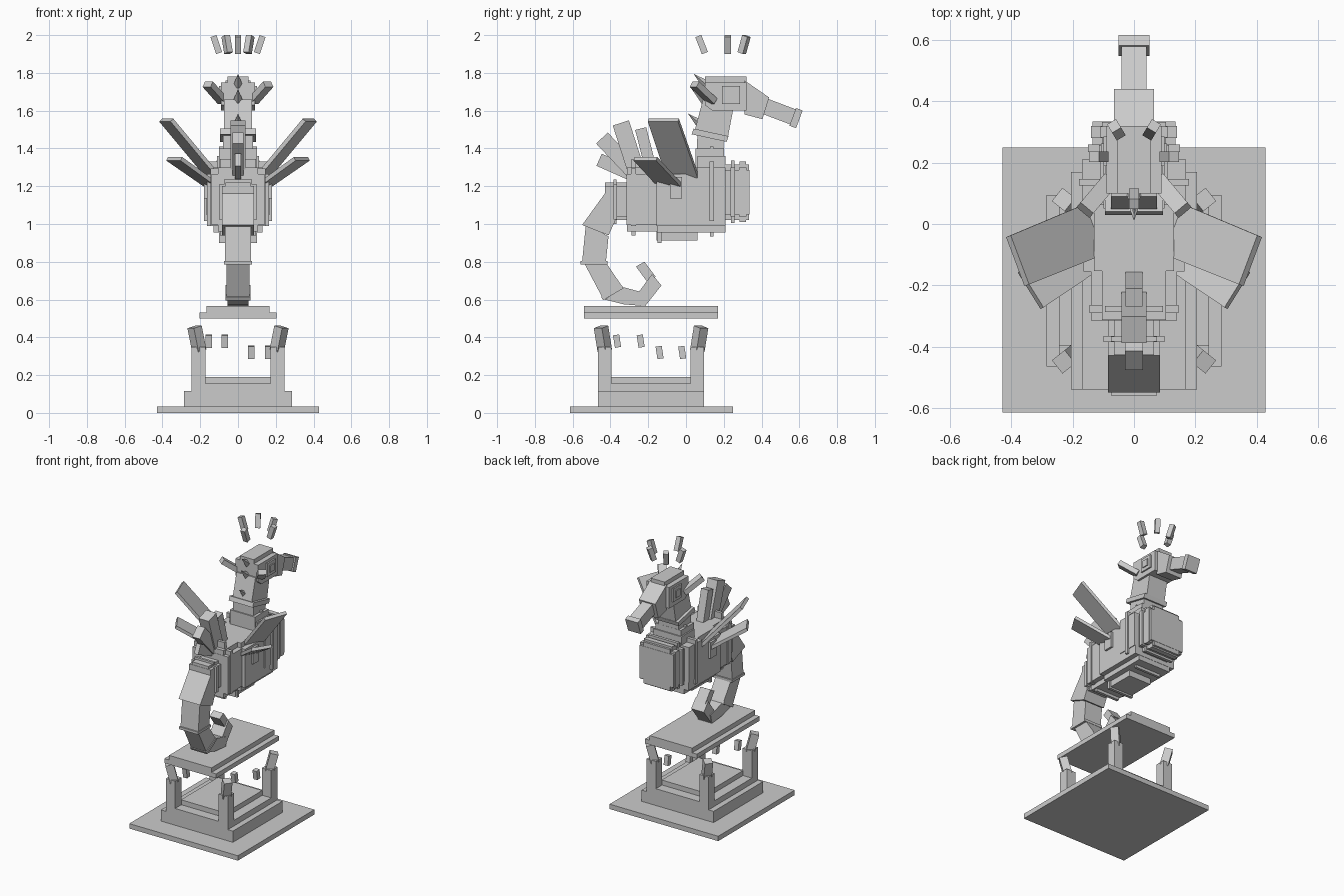
import bpy, bmesh
from mathutils import Vector, Matrix

cube = bpy.data.objects.get("Cube")
if cube:
    bpy.data.objects.remove(cube)

stone = bpy.data.materials.new("plain_grey")
stone.use_nodes = True
stone.diffuse_color = (0.6, 0.6, 0.6, 1)
stone.node_tree.nodes["Principled BSDF"].inputs["Base Color"].default_value = stone.diffuse_color


def finish(name, bm):
    bmesh.ops.recalc_face_normals(bm, faces=bm.faces)
    mesh = bpy.data.meshes.new(name)
    bm.to_mesh(mesh)
    bm.free()
    mesh.materials.append(stone)
    obj = bpy.data.objects.new(name, mesh)
    bpy.context.scene.collection.objects.link(obj)
    return obj


def box(name, xs, ys, zs):
    bm = bmesh.new()
    lo, hi = Vector((xs[0], ys[0], zs[0])), Vector((xs[1], ys[1], zs[1]))
    place = Matrix.Translation((lo + hi) / 2) @ Matrix.Diagonal((*(hi - lo), 1))
    bmesh.ops.create_cube(bm, size=1, matrix=place)
    return finish(name, bm)


def slab(name, half, ys, zs):
    return box(name, (-half, half), ys, zs)


def bar(name, start, end, wide, deep):
    """Square bar between two points."""
    a, b = Vector(start), Vector(end)
    turn = (b - a).to_track_quat('Z', 'Y').to_matrix().to_4x4()
    place = Matrix.Translation((a + b) / 2) @ turn @ Matrix.Diagonal((wide, deep, (b - a).length, 1))
    bm = bmesh.new()
    bmesh.ops.create_cube(bm, size=1, matrix=place)
    return finish(name, bm)


def prism(name, half, profile):
    """Side profile of (y, z) points, extruded across x."""
    bm = bmesh.new()
    face = bm.faces.new([bm.verts.new((-half, y, z)) for y, z in profile])
    out = bmesh.ops.extrude_face_region(bm, geom=[face])
    moved = [v for v in out["geom"] if isinstance(v, bmesh.types.BMVert)]
    bmesh.ops.translate(bm, vec=(2 * half, 0, 0), verts=moved)
    return finish(name, bm)


def spike(name, start, end, radius):
    a, b = Vector(start), Vector(end)
    turn = (b - a).to_track_quat('Z', 'Y').to_matrix().to_4x4()
    bm = bmesh.new()
    bmesh.ops.create_cone(bm, cap_ends=True, segments=4, radius1=radius, radius2=0,
                          depth=(b - a).length, matrix=Matrix.Translation((a + b) / 2) @ turn)
    return finish(name, bm)


def board(name, corners, thick):
    bm = bmesh.new()
    bm.faces.new([bm.verts.new(c) for c in corners])
    obj = finish(name, bm)
    mod = obj.modifiers.new("thickness", 'SOLIDIFY')
    mod.thickness, mod.offset = thick, 0


# Pedestal
slab("ground_plate", .43, (-.615, .25), (0, .035))
slab("plinth_lower", .285, (-.465, .095), (.035, .115))
slab("plinth_upper", .245, (-.465, .095), (.115, .155))
slab("plinth_inset", .175, (-.395, .025), (.155, .19))
slab("platform_lower", .205, (-.54, .17), (.5, .532))
slab("platform_upper", .168, (-.54, .17), (.532, .565))
for s in (-1, 1):
    for t in (-1, 1):
        mid = -.185
        box("corner_post", sorted((s * .172, s * .245)),
            sorted((mid + t * .21, mid + t * .28)), (.15, .35))
        bar("post_tip", (s * .205, mid + t * .245, .33), (s * .23, mid + t * .265, .455), .055, .055)

# Loose chips under the platform
for x, y, z in ((-.155, -.365, .38), (-.07, -.24, .38), (.07, -.14, .32), (.16, -.02, .32)):
    bar("floating_chip", (x, y + .005, z - .033), (x, y - .005, z + .033), .033, .033)

# Torso: every section is a wide box crossed with a tall one
sections = [
    ("tail_root", .085, -.43, -.31, 1.02, 1.22, .02),
    ("tail_root_ring", .1, -.385, -.365, 1.0, 1.235, .025),
    ("rump", .14, -.315, -.13, .96, 1.3, .035),
    ("rump_ring", .145, -.29, -.265, .94, 1.345, .05),
    ("torso", .165, -.155, .21, .955, 1.3, .035),
    ("torso_ring", .18, .125, .147, .935, 1.41, .08),
    ("shoulder", .17, .06, .21, .99, 1.36, .06),
    ("chest", .135, .2, .335, 1.02, 1.315, .03),
    ("chest_ring", .15, .235, .26, 1.005, 1.335, .035),
    ("chest_band", .14, .28, .32, 1.01, 1.33, .03),
]
for name, w, y0, y1, z0, z1, step in sections:
    slab(name + "_wide", w, (y0, y1), (z0 + step, z1 - step))
    slab(name + "_tall", w - step, (y0 + .002, y1 - .002), (z0, z1))
slab("belly", .09, (-.155, .06), (.912, 1.0))
slab("belly_ring", .1, (-.15, -.13), (.9, 1.0))
slab("back_ridge", .1, (.05, .2), (1.3, 1.4))

# Neck and head
prism("neck_lower", .08, [(.055, 1.25), (.06, 1.47), (.2, 1.44), (.195, 1.25)])
prism("neck_collar", .095, [(.04, 1.505), (.03, 1.475), (.215, 1.435), (.225, 1.465)])
prism("neck_upper", .075, [(.045, 1.49), (.09, 1.66), (.26, 1.66), (.22, 1.45)])
prism("head", .09, [(.1, 1.75), (.1, 1.63), (.14, 1.6), (.32, 1.6), (.32, 1.75)])
slab("head_cap", .055, (.1, .32), (1.75, 1.78))
prism("snout_base", .065, [(.31, 1.76), (.44, 1.67), (.405, 1.555), (.31, 1.58)])
bar("snout", (0, .4, 1.63), (0, .585, 1.56), .08, .085)
bar("snout_tip", (0, .565, 1.567), (0, .6, 1.554), .1, .1)
for s in (-1, 1):
    box("eye_rim", sorted((s * .085, s * .1)), (.19, .285), (1.635, 1.73))
    box("eye", sorted((s * .09, s * .107)), (.213, .262), (1.658, 1.707))
    bar("cheek_fin", (s * .08, .14, 1.65), (s * .16, .045, 1.74), .055, .035)

# Spines down the back of head and neck
for y, z in ((.1, 1.75), (.09, 1.67), (.07, 1.54)):
    spike("spine", (0, y + .01, z - .015), (0, y - .06, z + .045), .025)

# Floating crown
for x, y, dx, dy in ((0, .1, 0, -.035), (-.1, .22, -.03, 0), (.1, .22, .03, 0),
                     (-.05, .295, -.015, .025), (.05, .295, .015, .025)):
    bar("crown_piece", (x, y, 1.905), (x + dx, y + dy, 1.995), .034, .034)

# Tail curling under, one profile per segment
tail = [
    (.085, [(-.42, 1.175), (-.55, .995), (-.41, .94), (-.36, 1.05)]),
    (.07, [(-.53, 1.0), (-.41, .935), (-.425, .79), (-.55, .8)]),
    (.06, [(-.54, .795), (-.42, .79), (-.335, .665), (-.44, .605)]),
    (.055, [(-.43, .6), (-.33, .665), (-.2, .63), (-.215, .565), (-.33, .575)]),
    (.05, [(-.25, .64), (-.215, .567), (-.13, .675), (-.18, .735)]),
    (.04, [(-.21, .7), (-.265, .775), (-.22, .8), (-.16, .72)]),
]
for half, points in tail:
    prism("tail_segment", half, points)
bar("tail_ring_upper", (0, -.487, .785), (0, -.487, .803), .15, .145)
bar("tail_ring_lower", (0, -.395, .645), (0, -.385, .628), .13, .125)

# Dorsal blades
for half, root, tip, width in ((.028, (-.18, 1.27), (-.24, 1.505), .06),
                               (.04, (-.26, 1.27), (-.345, 1.535), .09),
                               (.03, (-.27, 1.27), (-.445, 1.455), .085),
                               (.016, (-.28, 1.26), (-.46, 1.34), .07)):
    bar("dorsal_blade", (0, *root), (0, *tip), 2 * half, width)

# Paired wings with their sockets
upper = [(.41, -.04, 1.55), (.35, -.2, 1.55), (.1, -.1, 1.25), (.16, .065, 1.25)]
lower = [(.375, -.155, 1.345), (.3, -.275, 1.345), (.1, -.14, 1.2), (.165, -.02, 1.2)]
for s in (-1, 1):
    for name, shape in (("wing_upper", upper), ("wing_lower", lower)):
        board(name, [(s * x, y, z) for x, y, z in shape], .022)
    box("wing_socket", sorted((s * .15, s * .18)), (-.085, -.02), (1.135, 1.25))
